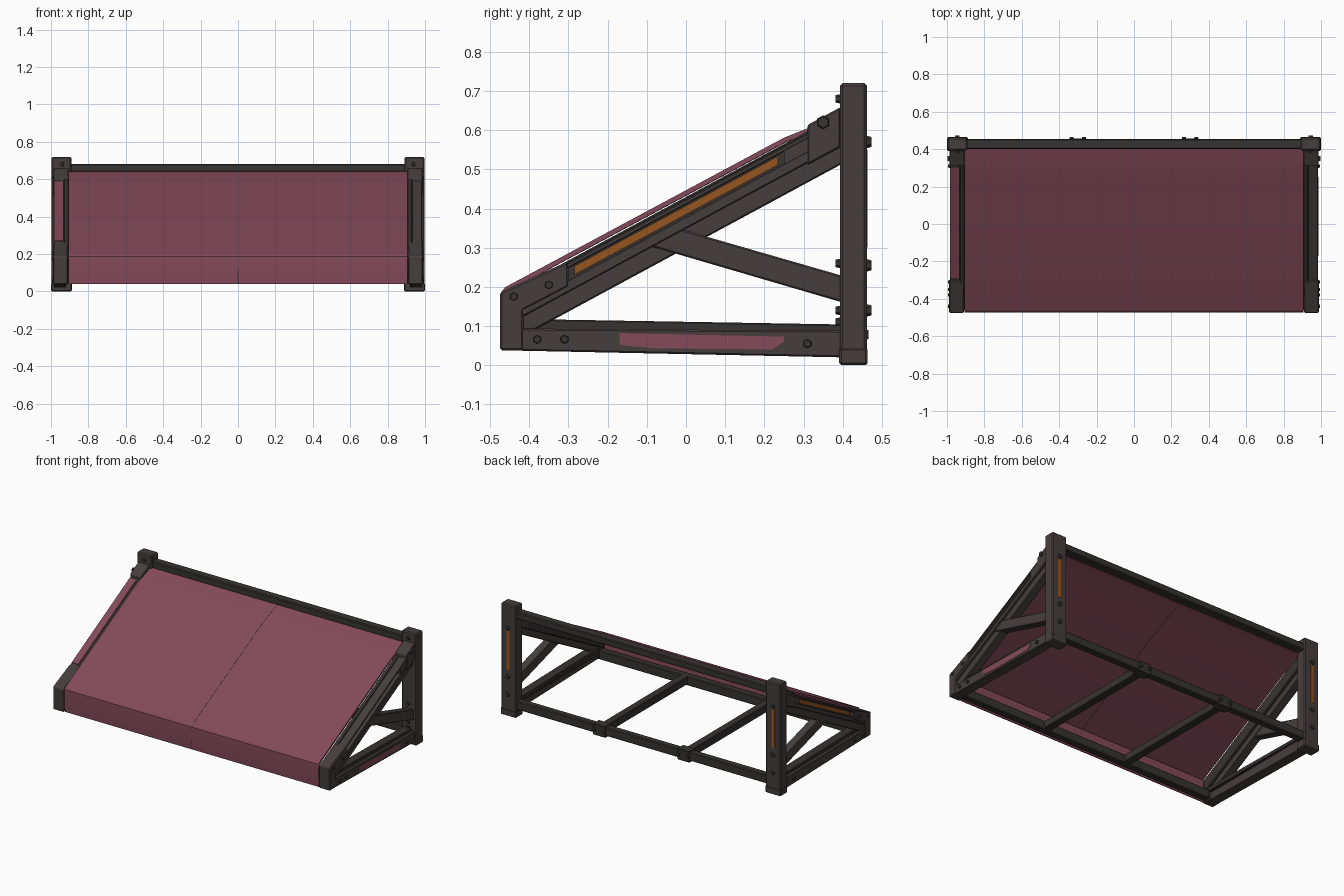
import bpy, bmesh, math
from mathutils import Vector, Matrix

cube = bpy.data.objects.get("Cube")
if cube:
    bpy.data.objects.remove(cube, do_unlink=True)


def material(name, rgb):
    m = bpy.data.materials.new(name)
    m.use_nodes = True
    m.diffuse_color = (*rgb, 1)
    m.node_tree.nodes["Principled BSDF"].inputs["Base Color"].default_value = (*rgb, 1)
    return m


WOOD = material("dark wood", (0.060, 0.048, 0.046))
DARK = material("shadowed wood", (0.038, 0.033, 0.031))
CLOTH = material("dusty rose cloth", (0.230, 0.068, 0.103))
ORANGE = material("worn orange", (0.30, 0.090, 0.013))


def finish(name, bm, mat, bevel=0.0):
    bmesh.ops.recalc_face_normals(bm, faces=bm.faces)
    mesh = bpy.data.meshes.new(name)
    bm.to_mesh(mesh)
    bm.free()
    mesh.materials.append(mat)
    ob = bpy.data.objects.new(name, mesh)
    bpy.context.collection.objects.link(ob)
    if bevel:
        mod = ob.modifiers.new("worn_edges", "BEVEL")
        mod.width = bevel
        mod.segments = 1
    return ob


def prism(name, profile, x0, x1, mat, bevel=0.0):
    """Extrude a (y, z) outline from x0 to x1."""
    bm = bmesh.new()
    face = bm.faces.new([bm.verts.new((x0, y, z)) for y, z in profile])
    grown = bmesh.ops.extrude_face_region(bm, geom=[face])["geom"]
    verts = [v for v in grown if isinstance(v, bmesh.types.BMVert)]
    bmesh.ops.translate(bm, verts=verts, vec=(x1 - x0, 0, 0))
    return finish(name, bm, mat, bevel)


def box(name, x0, x1, y0, y1, z0, z1, mat, bevel=0.0):
    return prism(name, [(y0, z0), (y1, z0), (y1, z1), (y0, z1)], x0, x1, mat, bevel)


def roof(y):
    return 0.19 + (y + 0.47) * 0.54


def band(start, end, low, high):
    """Sloping strip between two y positions, offset from the roof line."""
    return [(start, roof(start) + low), (end, roof(end) + low),
            (end, roof(end) + high), (start, roof(start) + high)]


def bolt(name, pos, axis, radius=0.012, depth=0.012):
    bm = bmesh.new()
    turn = Vector(axis).to_track_quat("Z", "Y").to_matrix().to_4x4()
    bmesh.ops.create_cone(bm, cap_ends=True, segments=6, radius1=radius,
                          radius2=radius * 0.8, depth=depth,
                          matrix=Matrix.Translation(pos) @ turn)
    return finish(name, bm, DARK)


# Triangular side frames
for s, side in ((1, "left"), (-1, "right")):
    # Rear post with foot and painted stripe
    box(side + "_post", s * 0.89, s * 0.997, 0.393, 0.462, 0.01, 0.72, WOOD, 0.007)
    box(side + "_post_foot", s * 0.888, s * 1.0, 0.391, 0.464, 0, 0.045, WOOD, 0.006)
    box(side + "_post_stripe", s * 0.935, s * 0.957, 0.458, 0.4635, 0.3, 0.55, ORANGE)

    # Sloping rafter: grooved outer board, lower board and inner board
    prism(side + "_rafter_groove", band(-0.42, 0.4, -0.095, -0.025),
          s * 0.93, s * 0.96, DARK)
    prism(side + "_rafter_upper_lip", band(-0.42, 0.4, -0.034, -0.02),
          s * 0.93, s * 0.985, WOOD, 0.003)
    prism(side + "_rafter_outer", band(-0.42, 0.4, -0.095, -0.064),
          s * 0.93, s * 0.985, WOOD, 0.003)
    prism(side + "_rafter_stripe", band(-0.285, 0.235, -0.059, -0.037),
          s * 0.958, s * 0.964, ORANGE)
    prism(side + "_rafter_groove_end", band(0.25, 0.4, -0.07, -0.028),
          s * 0.93, s * 0.984, WOOD)
    prism(side + "_rafter_lower", band(-0.42, 0.4, -0.145, -0.09),
          s * 0.92, s * 0.972, WOOD, 0.004)
    prism(side + "_rafter_inner", band(-0.46, 0.4, -0.1, -0.014),
          s * 0.905, s * 0.932, DARK, 0.004)
    prism(side + "_rafter_top_bracket", band(0.31, 0.395, -0.1, 0.002),
          s * 0.905, s * 0.987, WOOD, 0.004)

    # Front block, floor beam and its upper lath
    prism(side + "_front_block",
          [(-0.475, 0.038), (-0.415, 0.038), (-0.415, 0.14), (-0.3, 0.2),
           (-0.3, 0.266), (-0.475, 0.186)], s * 0.91, s * 0.988, WOOD, 0.005)
    prism(side + "_floor_beam",
          [(-0.47, 0.038), (0.4, 0.02), (0.4, 0.088), (-0.47, 0.094)],
          s * 0.92, s * 0.985, WOOD, 0.004)
    prism(side + "_floor_lath",
          [(-0.42, 0.09), (0.4, 0.08), (0.4, 0.104), (-0.42, 0.118)],
          s * 0.905, s * 0.965, DARK, 0.003)

    # Diagonal brace, lapped over the lower rafter board
    prism(side + "_brace", [(-0.105, 0.308), (0.4, 0.16), (0.4, 0.228), (-0.03, 0.352)],
          s * 0.925, s * 0.978, WOOD, 0.004)

    # Bolts on the outer face and on the post
    for y, z in ((-0.44, 0.175), (-0.35, 0.205), (-0.38, 0.066),
                 (-0.31, 0.066), (0.31, 0.055)):
        bolt(side + "_side_bolt", (s * 0.988, y, z), (s, 0, 0))
    bolt(side + "_rafter_bolt", (s * 0.99, 0.35, 0.62), (s, 0, 0), 0.018)
    for z in (0.14, 0.255, 0.57):
        bolt(side + "_post_back_bolt", (s * 0.945, 0.467, z), (0, 1, 0), 0.016)
    for z in (0.11, 0.14, 0.26, 0.68):
        bolt(side + "_post_front_bolt", (s * 0.94, 0.388, z), (0, -1, 0))

# Worn paint patches
prism("rafter_paint_patch", band(-0.29, 0.3, -0.022, -0.016), -0.936, -0.983, CLOTH)
prism("floor_beam_paint_patch",
      [(-0.17, 0.052), (-0.08, 0.043), (0.22, 0.04), (0.25, 0.06),
       (0.25, 0.073), (-0.17, 0.082)], 0.98, 0.987, CLOTH)

# Long rails
box("top_rail", -0.9, 0.9, 0.4, 0.455, 0.638, 0.682, DARK, 0.005)
box("back_floor_rail", -0.9, 0.9, 0.405, 0.45, 0.05, 0.105, DARK, 0.005)
box("front_floor_rail", -0.91, 0.91, -0.455, -0.41, 0.042, 0.1, DARK, 0.005)

# Floor cross bars with clamps and bolts
for x in (-0.3, 0.3):
    box("floor_cross_bar", x - 0.025, x + 0.025, -0.42, 0.42, 0.05, 0.1, DARK, 0.004)
    box("cross_bar_clamp", x - 0.045, x + 0.045, 0.395, 0.457, 0.04, 0.112, DARK, 0.004)
    for dx in (-0.033, 0.033):
        bolt("clamp_bolt", (x + dx, 0.46, 0.078), (0, 1, 0), 0.014)

# Floor cloth panels, each a frame around an opening
for x0, x1 in ((-0.91, -0.3), (-0.3, 0.3), (0.3, 0.91)):
    bm = bmesh.new()
    corners = [(x0, -0.43), (x1, -0.43), (x1, 0.43), (x0, 0.43)]
    opening = bm.faces.new([bm.verts.new((x, y, 0.078)) for x, y in corners])
    bmesh.ops.inset_individual(bm, faces=[opening], thickness=0.1)
    bmesh.ops.delete(bm, geom=[opening], context="FACES")
    panel = finish("floor_cloth_panel", bm, CLOTH)
    panel.modifiers.new("thickness", "SOLIDIFY").thickness = 0.006

# Sloping awning cloth with a front drop, in two halves
top = [(-0.468, 0.04), (-0.474, 0.115), (-0.472, 0.186), (-0.462, 0.199),
       (0.25, roof(0.25) + 0.002), (0.402, 0.641)]
under = [(y + 0.007, z - (0.01 if z > 0.19 else 0)) for y, z in reversed(top)]
for s, side in ((1, "left"), (-1, "right")):
    half = prism(side + "_awning_cloth", top + under, s * 0.001, s * 0.907, CLOTH)
    half.select_set(True)
    bpy.context.view_layer.objects.active = half
    bpy.ops.object.shade_smooth_by_angle(angle=math.radians(20))
    half.select_set(False)
prism("awning_seam", [(y, z - 0.001) for y, z in top + under], -0.0015, 0.0015, DARK)
